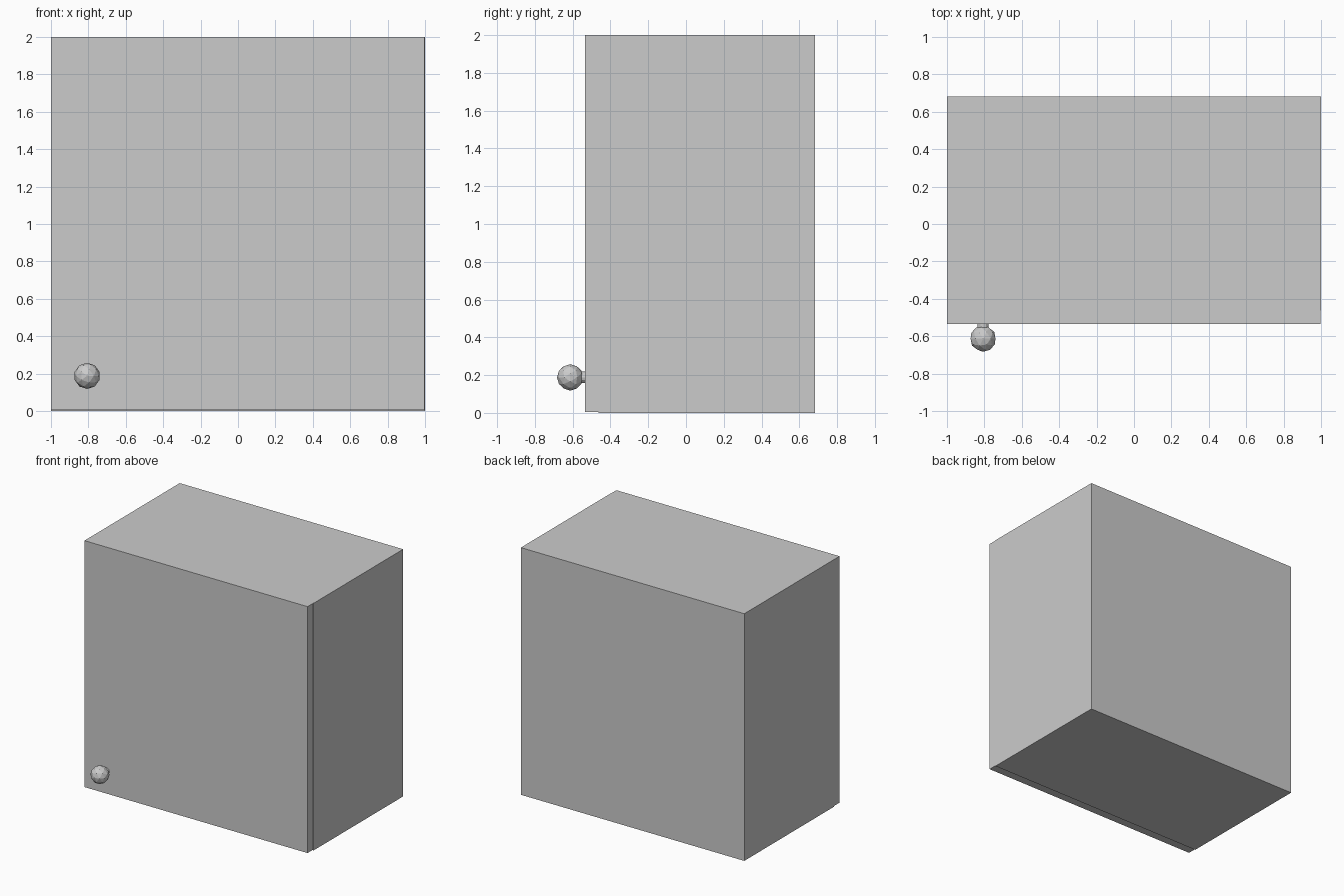
import bpy
from math import radians

if "Cube" in bpy.data.objects:
    bpy.data.objects.remove(bpy.data.objects["Cube"])


def box(name, x0, x1, y0, y1, z0, z1):
    bpy.ops.mesh.primitive_cube_add(
        size=1, location=((x0 + x1) / 2, (y0 + y1) / 2, (z0 + z1) / 2))
    ob = bpy.context.object
    ob.name = name
    ob.scale = (x1 - x0, y1 - y0, z1 - z0)
    bpy.ops.object.transform_apply(location=False, rotation=False, scale=True)
    return ob


FRONT, SEAM, BACK = -0.535, -0.462, 0.683
KNOB_X, KNOB_Z, KNOB_R = -0.807, 0.188, 0.07

# Cabinet carcass and the door, which is a hair smaller at right and bottom
box("cabinet_body", -1, 1, SEAM, BACK, 0, 2)
box("door", -1, 0.997, FRONT, SEAM, 0.006, 2)

# Short stem joining the knob to the door
bpy.ops.mesh.primitive_cylinder_add(
    vertices=12, radius=0.03, depth=0.05,
    location=(KNOB_X, FRONT - 0.02, KNOB_Z), rotation=(radians(90), 0, 0))
bpy.context.object.name = "knob_stem"

# Faceted ball knob
bpy.ops.mesh.primitive_ico_sphere_add(
    subdivisions=2, radius=KNOB_R,
    location=(KNOB_X, -0.613, KNOB_Z), rotation=(radians(90), 0, 0))
bpy.context.object.name = "knob"
